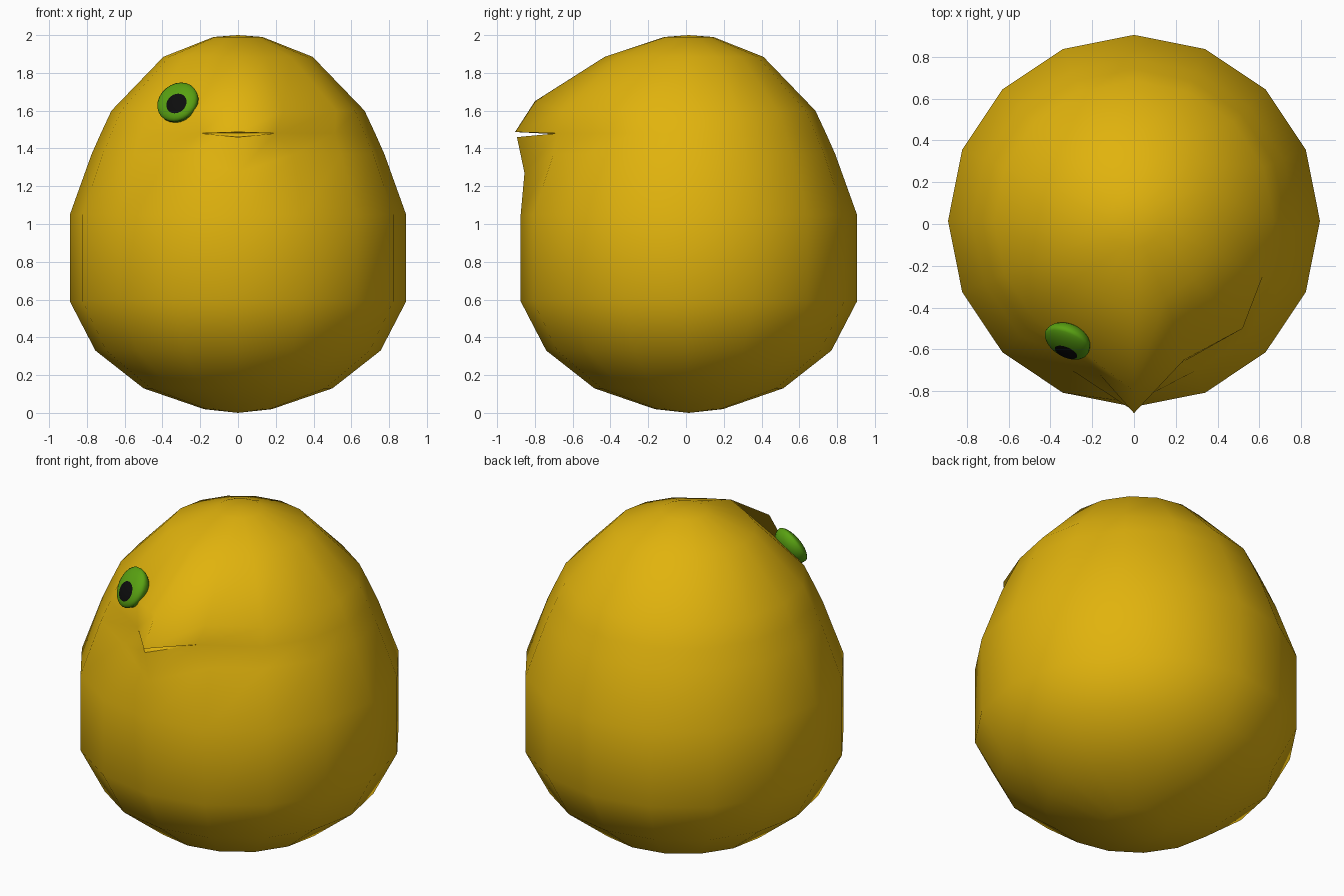
import bpy, bmesh, math
from mathutils import Vector

cube = bpy.data.objects.get("Cube")
if cube:
    bpy.data.objects.remove(cube)


def material(name, rgb):
    m = bpy.data.materials.new(name)
    m.use_nodes = True
    m.diffuse_color = (*rgb, 1)
    m.node_tree.nodes["Principled BSDF"].inputs["Base Color"].default_value = (*rgb, 1)
    return m


def finish(bm, name, mats):
    bmesh.ops.recalc_face_normals(bm, faces=bm.faces)
    for f in bm.faces:
        f.smooth = True
    mesh = bpy.data.meshes.new(name)
    bm.to_mesh(mesh)
    bm.free()
    for m in mats:
        mesh.materials.append(m)
    ob = bpy.data.objects.new(name, mesh)
    bpy.context.collection.objects.link(ob)
    return ob


yellow = material("golden yellow", (0.75, 0.45, 0.004))
green = material("eye green", (0.10, 0.36, 0.006))
black = material("pupil black", (0.004, 0.004, 0.004))

# Body: egg of sixteen-sided rings, column 0 faces front
SIDES, CY = 16, 0.015
profile = [(0.18, 0.02), (0.50, 0.13), (0.755, 0.33), (0.89, 0.59), (0.89, 1.05),
           (0.775, 1.37), (0.726, 1.48), (0.67, 1.60), (0.395, 1.885), (0.13, 1.99)]
CHEEK, MOUTH, BROW, CROWN = 5, 6, 7, 8
bm = bmesh.new()
rings = []
for r, z in profile:
    ring = []
    for i in range(SIDES):
        a = 2 * math.pi * i / SIDES
        ring.append(bm.verts.new((r * math.sin(a), CY - r * math.cos(a), z)))
    rings.append(ring)

# Beak: pull the front column out and narrow the mouth corners
rings[CHEEK][0].co = (0, -0.855, 1.27)
rings[BROW][0].co = (0, -0.80, 1.65)
rings[CROWN][0].co.y = -0.43
rings[BROW][1].co = (0.24, -0.65, 1.60)
rings[BROW][2].co = (0.52, -0.50, 1.60)
for i, side in ((1, 1), (-1, -1)):
    rings[MOUTH][i].co = (side * 0.2, -0.68, 1.48)
upper_tip = rings[MOUTH][0]
upper_tip.co = (0, -0.905, 1.487)
lower_tip = bm.verts.new((0, -0.895, 1.46))
throat = bm.verts.new((0, -0.68, 1.475))

for k in range(len(rings) - 1):
    low, high = list(rings[k]), rings[k + 1]
    if k + 1 == MOUTH:
        high = [lower_tip] + high[1:]
    for i in range(SIDES):
        j = (i + 1) % SIDES
        bm.faces.new((low[i], low[j], high[j], high[i]))

# Open mouth between the two lips
for corner in (rings[MOUTH][1], rings[MOUTH][-1]):
    for tip in (upper_tip, lower_tip):
        bm.faces.new((corner, tip, throat))
        bm.edges.get((corner, tip)).smooth = False

# Rounded caps at top and bottom
for ring, z in ((rings[0], 0.0), (rings[-1], 2.0)):
    pole = bm.verts.new((0, CY, z))
    for i in range(SIDES):
        bm.faces.new((ring[i], ring[(i + 1) % SIDES], pole))
finish(bm, "body", [yellow])

# Eye: flattened ball, its pupil cap sliding down and inward
bm = bmesh.new()
bmesh.ops.create_uvsphere(bm, u_segments=24, v_segments=18, radius=1)
for f in bm.faces:
    f.material_index = 1 if f.calc_center_median().z > math.cos(math.radians(30)) else 0
turn = Vector((-0.35, -0.82, 0.42)).to_track_quat("Z", "Y")
for v in bm.verts:
    slide = Vector((0.02, 0, -0.04)) * max(0, v.co.z)
    flat = Vector((v.co.x * 0.115, v.co.y * 0.115, v.co.z * 0.075))
    v.co = turn @ flat + slide + Vector((-0.32, -0.56, 1.645))
finish(bm, "right_eye", [green, black])
